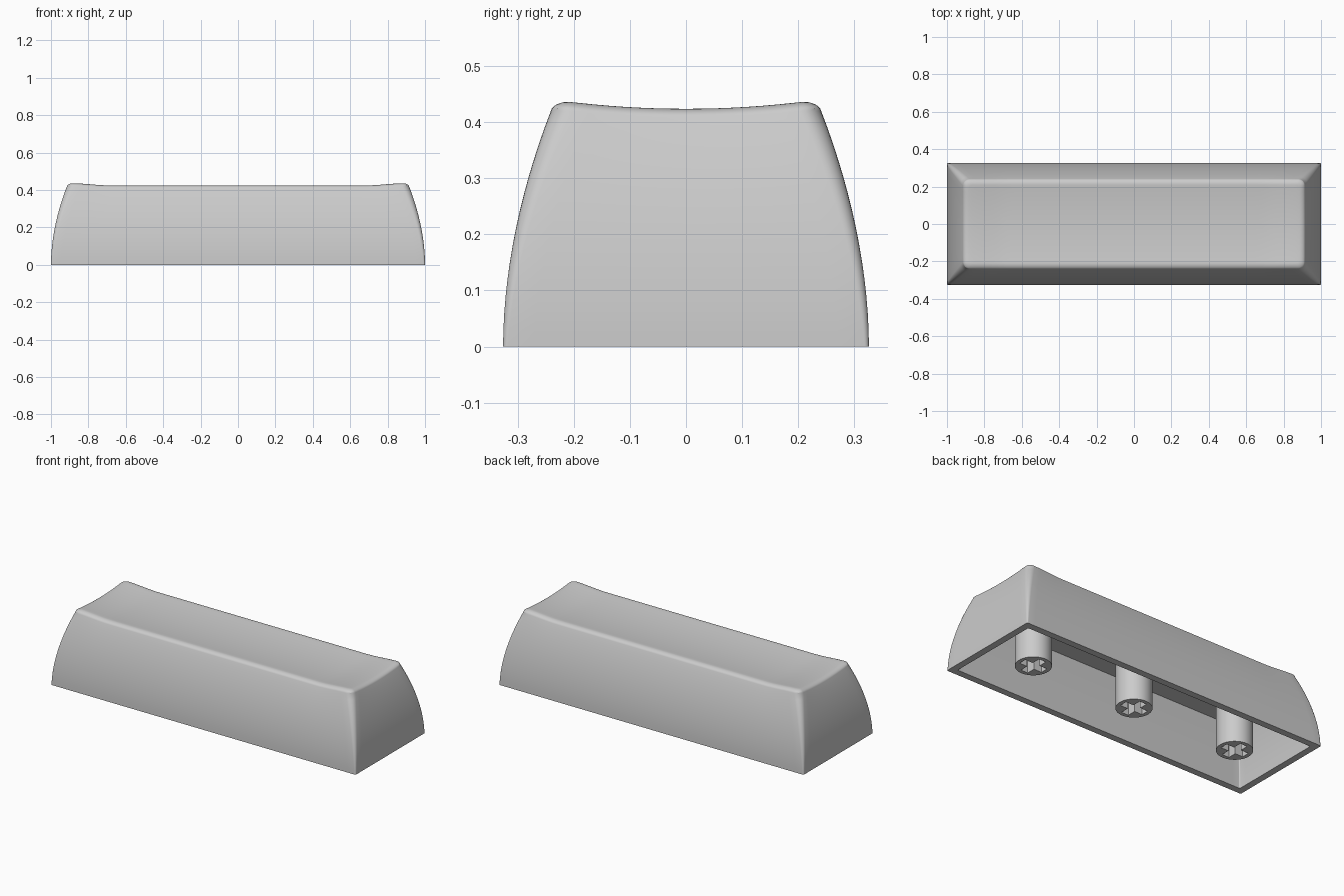
import bpy, bmesh, math

cube = bpy.data.objects.get("Cube")
if cube:
    bpy.data.objects.remove(cube, do_unlink=True)

grey = bpy.data.materials.new("light_grey_plastic")
grey.use_nodes = True
GREY = (0.6, 0.6, 0.6, 1)
grey.diffuse_color = GREY
grey.node_tree.nodes["Principled BSDF"].inputs["Base Color"].default_value = GREY

PEAK = 0.437      # height of the corner peaks
CEILING = 0.32    # height of the hollow inside
WALL = 0.04


def smooth(t):
    t = max(0, min(1, t))
    return t * t * (3 - 2 * t)


def dish(x, y):
    """How far the top sinks below the corner peaks."""
    across = 0.013 * (1 - min(1, abs(y) / 0.212) ** 2)
    along = 0.012 * smooth((0.9 - abs(x)) / 0.22)
    return across + along


def ring(bm, hx, hy, r, z, sink=0.0):
    """Rounded rectangle with evenly divided sides."""
    pts = []
    corners = [(1, 1), (-1, 1), (-1, -1), (1, -1)]
    for i, (sx, sy) in enumerate(corners):
        cx, cy = sx * (hx - r), sy * (hy - r)
        for k in range(7):
            a = math.pi / 2 * (i + k / 6)
            pts.append((cx + r * math.cos(a), cy + r * math.sin(a)))
        nx, ny = corners[(i + 1) % 4]
        a = math.pi / 2 * (i + 1)
        x0, y0 = pts[-1]
        x1 = nx * (hx - r) + r * math.cos(a)
        y1 = ny * (hy - r) + r * math.sin(a)
        n = 14 if i % 2 else 48
        pts += [(x0 + (x1 - x0) * k / n, y0 + (y1 - y0) * k / n) for k in range(1, n)]
    return [bm.verts.new((x, y, z - sink * dish(x, y))) for x, y in pts]


def inset(z):
    """Inward lean of the curved sides at a height."""
    return 0.085 * (z / 0.42) ** 1.9


def finish(obj):
    obj.data.materials.append(grey)
    bpy.ops.object.select_all(action="DESELECT")
    obj.select_set(True)
    bpy.context.view_layer.objects.active = obj
    bpy.ops.object.shade_smooth_by_angle(angle=math.radians(35))


# Hollow cap: ceiling, inner walls, rim, outer walls, rounded lip, dished top
bm = bmesh.new()
rings = []
top_in = inset(CEILING) + WALL
for d in (0.326 - top_in, 0.1):
    rings.append(ring(bm, 1 - top_in - d, 0.326 - top_in - d, 0, CEILING))
for k in range(8, -1, -1):
    z = CEILING * k / 8
    d = inset(z) + WALL
    rings.append(ring(bm, 1 - d, 0.326 - d, 0.006, z))
for k in range(15):
    z = 0.42 * k / 14
    d = inset(z)
    rings.append(ring(bm, 1 - d, 0.326 - d, 0.008 + 0.03 * z / 0.42, z, (z / PEAK) ** 4))
for k in range(1, 7):
    a = math.pi / 2 * k / 6
    d = 0.085 + 0.029 * (1 - math.cos(a)) + 0.003 * math.sin(a)
    z = 0.42 + (PEAK - 0.42) * math.sin(a)
    rings.append(ring(bm, 1 - d, 0.326 - d, 0.036 - 0.016 * k / 6, z, 0.9 + 0.1 * k / 6))
for k in range(1, 13):
    d = 0.117 + (0.326 - 0.117) * k / 12
    rings.append(ring(bm, 1 - d, 0.326 - d, 0.02 * (1 - k / 12), PEAK, 1))
for a, b in zip(rings, rings[1:]):
    for i in range(len(a)):
        j = (i + 1) % len(a)
        bm.faces.new((a[i], a[j], b[j], b[i]))
bmesh.ops.remove_doubles(bm, verts=bm.verts, dist=0.0001)
bmesh.ops.recalc_face_normals(bm, faces=bm.faces)
mesh = bpy.data.meshes.new("key_cap")
bm.to_mesh(mesh)
bm.free()
cap = bpy.data.objects.new("key_cap", mesh)
bpy.context.collection.objects.link(cap)
finish(cap)

# Stems: round posts with a cross-shaped socket
for name, x in (("right_stem", -0.685), ("middle_stem", 0), ("left_stem", 0.685)):
    h = CEILING + 0.01
    bpy.ops.mesh.primitive_cylinder_add(vertices=48, radius=0.097, depth=h, location=(x, 0, h / 2))
    stem = bpy.context.object
    stem.name = name
    for sx, sy in ((0.148, 0.046), (0.046, 0.148)):
        bpy.ops.mesh.primitive_cube_add(size=1, location=(x, 0, 0.05))
        cutter = bpy.context.object
        cutter.scale = (sx, sy, 0.24)
        cutter.hide_render = True
        bpy.context.view_layer.objects.active = stem
        mod = stem.modifiers.new("socket", "BOOLEAN")
        mod.operation = "DIFFERENCE"
        mod.solver = "EXACT"
        mod.object = cutter
        bpy.ops.object.modifier_apply(modifier=mod.name)
        bpy.data.objects.remove(cutter, do_unlink=True)
    finish(stem)
